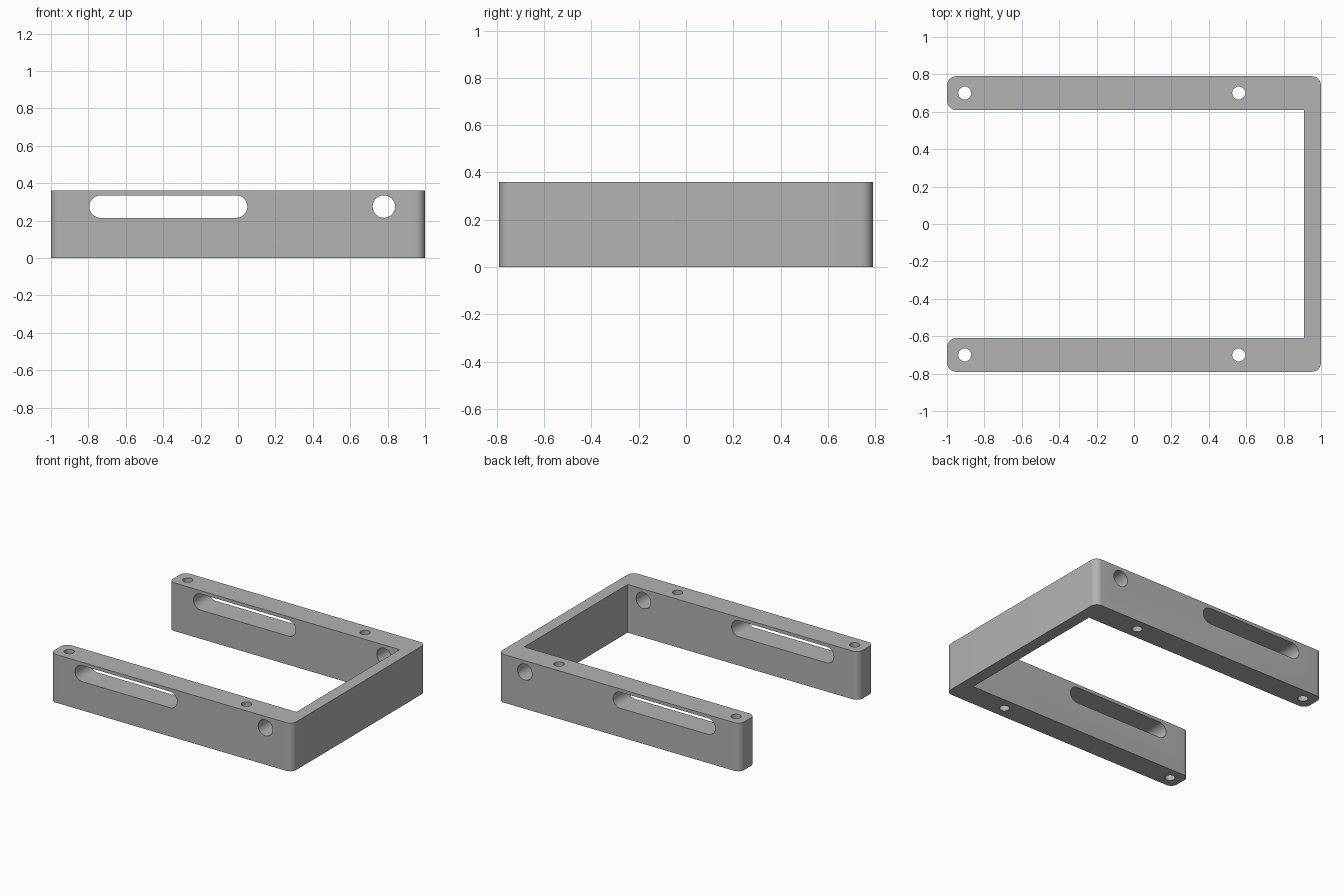
import bpy
import bmesh
from math import cos, sin, pi, radians

HEIGHT = 0.36
ROUND = 0.05

if "Cube" in bpy.data.objects:
    bpy.data.objects.remove(bpy.data.objects["Cube"], do_unlink=True)


def arc(cx, cy, r, start, sweep, steps):
    """Points on an arc, angles in degrees."""
    return [(cx + r * cos(radians(start + sweep * i / steps)),
             cy + r * sin(radians(start + sweep * i / steps)))
            for i in range(steps + 1)]


def extrude(name, outline, place, depth):
    """Solid made by pushing a flat outline along a vector."""
    bm = bmesh.new()
    face = bm.faces.new([bm.verts.new(place(a, b)) for a, b in outline])
    new = bmesh.ops.extrude_face_region(bm, geom=[face])["geom"]
    bmesh.ops.translate(bm, vec=depth,
                        verts=[v for v in new if isinstance(v, bmesh.types.BMVert)])
    bmesh.ops.recalc_face_normals(bm, faces=bm.faces)
    mesh = bpy.data.meshes.new(name)
    bm.to_mesh(mesh)
    bm.free()
    obj = bpy.data.objects.new(name, mesh)
    bpy.context.collection.objects.link(obj)
    return obj


def upright(name, outline):
    return extrude(name, outline, lambda a, b: (a, b, -0.1), (0, 0, HEIGHT + 0.2))


def crosswise(name, outline):
    return extrude(name, outline, lambda a, b: (a, -1, b), (0, 2, 0))


# U-shaped frame: front half of the outline, then its mirror image
half = [(0.91, -0.61)]
half += arc(-1 + ROUND, -0.61 - ROUND, ROUND, 90, 90, 8)
half += arc(-1 + ROUND, -0.79 + ROUND, ROUND, 180, 90, 8)
half += arc(1 - ROUND, -0.79 + ROUND, ROUND, 270, 90, 8)
outline = half + [(x, -y) for x, y in reversed(half)]
frame = extrude("bracket_frame", outline, lambda a, b: (a, b, 0), (0, 0, HEIGHT))

# Slot and round hole through both arms, and four vertical screw holes
slot = arc(-0.01, 0.275, 0.06, -90, 180, 20) + arc(-0.735, 0.275, 0.06, 90, 180, 20)
cutters = [crosswise("slot_cutter", slot),
           crosswise("side_hole_cutter", arc(0.78, 0.275, 0.06, 0, 360, 40)[:-1])]
for x in (-0.905, 0.56):
    for y in (-0.70, 0.70):
        cutters.append(upright("screw_hole_cutter", arc(x, y, 0.035, 0, 360, 32)[:-1]))

bpy.ops.object.select_all(action="DESELECT")
frame.select_set(True)
bpy.context.view_layer.objects.active = frame
for cutter in cutters:
    cutter.hide_render = True
    cut = frame.modifiers.new("cut", "BOOLEAN")
    cut.operation = "DIFFERENCE"
    cut.solver = "EXACT"
    cut.object = cutter
    bpy.ops.object.modifier_apply(modifier=cut.name)
    bpy.data.objects.remove(cutter, do_unlink=True)

# Plain grey finish
grey = bpy.data.materials.new("plain_grey")
grey.use_nodes = True
colour = (0.45, 0.45, 0.45, 1)
grey.diffuse_color = colour
grey.node_tree.nodes["Principled BSDF"].inputs["Base Color"].default_value = colour
frame.data.materials.clear()
frame.data.materials.append(grey)
bpy.ops.object.shade_smooth_by_angle(angle=radians(30))
